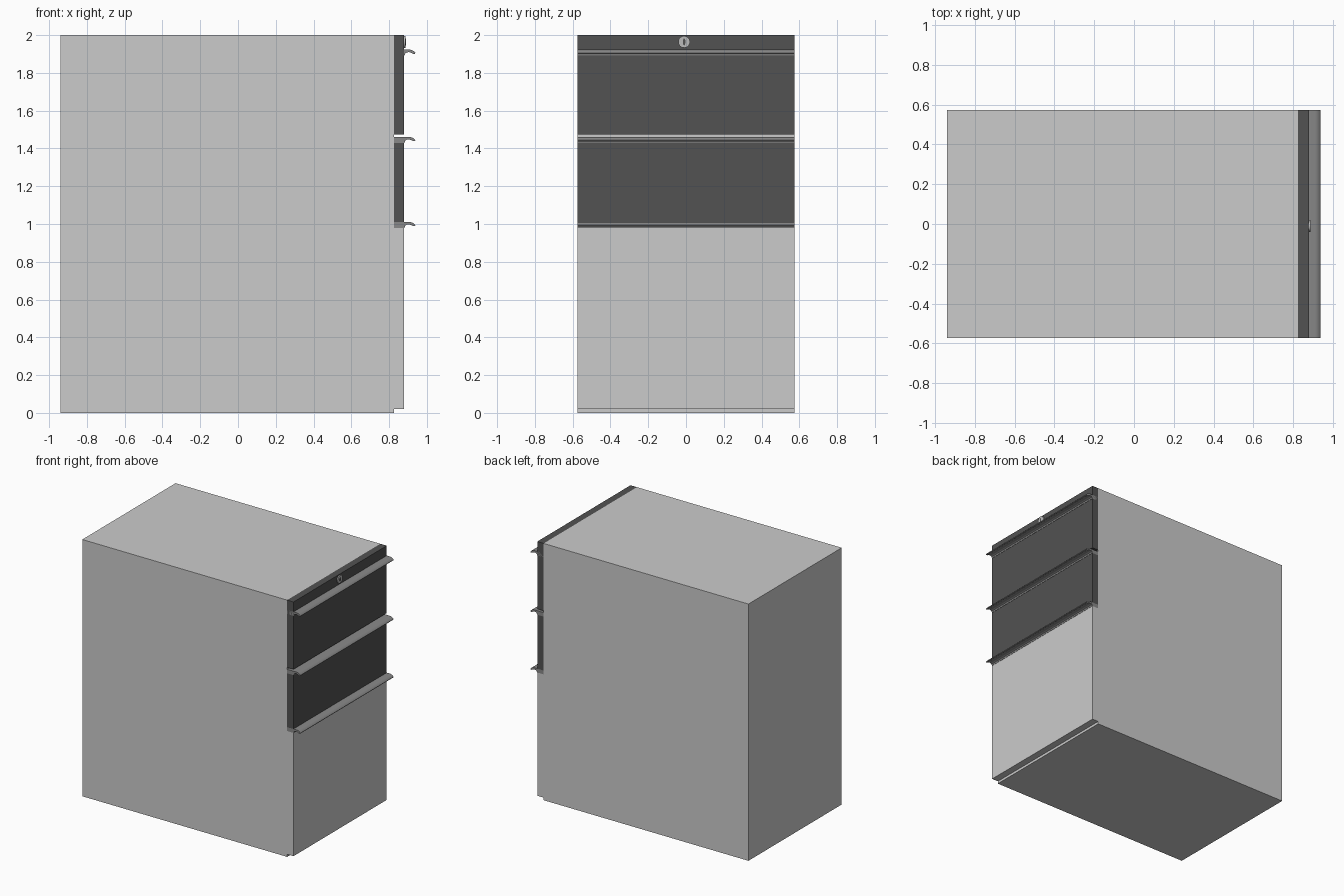
import bpy, bmesh, math

if "Cube" in bpy.data.objects:
    bpy.data.objects.remove(bpy.data.objects["Cube"])

W = 0.574            # half width along y
XB, XF = 0.825, 0.88  # carcass front plane, drawer front plane


def material(name, value):
    m = bpy.data.materials.new(name)
    m.diffuse_color = (value, value, value, 1)
    m.use_nodes = True
    m.node_tree.nodes["Principled BSDF"].inputs["Base Color"].default_value = m.diffuse_color
    return m


dark = material("dark_front", 0.085)
metal = material("metal_grey", 0.25)


def finish(name, bm, mat=None):
    bmesh.ops.recalc_face_normals(bm, faces=bm.faces)
    me = bpy.data.meshes.new(name)
    bm.to_mesh(me)
    bm.free()
    ob = bpy.data.objects.new(name, me)
    bpy.context.collection.objects.link(ob)
    if mat:
        me.materials.append(mat)
    return ob


def prism(name, profile, y0, y1, mat=None):
    """Extrude a closed x-z outline along y."""
    bm = bmesh.new()
    face = bm.faces.new([bm.verts.new((x, y0, z)) for x, z in profile])
    ext = bmesh.ops.extrude_face_region(bm, geom=[face])
    verts = [g for g in ext["geom"] if isinstance(g, bmesh.types.BMVert)]
    bmesh.ops.translate(bm, verts=verts, vec=(0, y1 - y0, 0))
    return finish(name, bm, mat)


def box(name, x0, x1, z0, z1, mat=None):
    return prism(name, [(x0, z0), (x1, z0), (x1, z1), (x0, z1)], -W, W, mat)


def smooth(ob):
    bpy.ops.object.select_all(action='DESELECT')
    bpy.context.view_layer.objects.active = ob
    ob.select_set(True)
    bpy.ops.object.shade_smooth_by_angle(angle=math.radians(35))


def disc(name, cz, ry, rz, x0, x1, mat):
    """Short plug facing +x; ry and rz are its half sizes."""
    n = 32
    bm = bmesh.new()
    rings = [[bm.verts.new((x, -0.01 + ry * math.cos(math.tau * i / n),
                            cz + rz * math.sin(math.tau * i / n)))
              for i in range(n)] for x in (x0, x1)]
    for i in range(n):
        j = (i + 1) % n
        bm.faces.new((rings[0][i], rings[0][j], rings[1][j], rings[1][i]))
    bm.faces.new(rings[0])
    bm.faces.new(rings[1])
    smooth(finish(name, bm, mat))


# Cabinet carcass
box("cabinet_body", -0.94, XB, 0.0, 2.0)

# Drawer fronts, top one runs up past its pull to carry the lock
box("bottom_drawer_front", XB, XF, 0.02, 0.98)
box("middle_drawer_front", XB, XF, 1.01, 1.43, dark)
box("top_drawer_front", XB, XF, 1.475, 2.0, dark)

# Full-width pulls: flat cap, with a lip that curls down at the front
PULL = [(XB, 0.0), (0.882, 0.0), (0.885, 0.011), (0.893, 0.016), (0.905, 0.018),
        (0.917, 0.014), (0.928, 0.008), (0.937, 0.009), (0.939, 0.014),
        (0.932, 0.022), (0.922, 0.028), (0.91, 0.031), (XB, 0.031)]
for name, z in (("bottom_pull", 0.98), ("middle_pull", 1.43), ("top_pull", 1.892)):
    smooth(prism(name, [(x, z + dz) for x, dz in PULL], -W, W, metal))

# Lock in the top strip
bright = material("lock_metal", 0.5)
disc("lock_barrel", 1.964, 0.031, 0.031, XF - 0.005, 0.888, bright)
disc("lock_keyhole", 1.964, 0.007, 0.018, 0.884, 0.889, dark)
